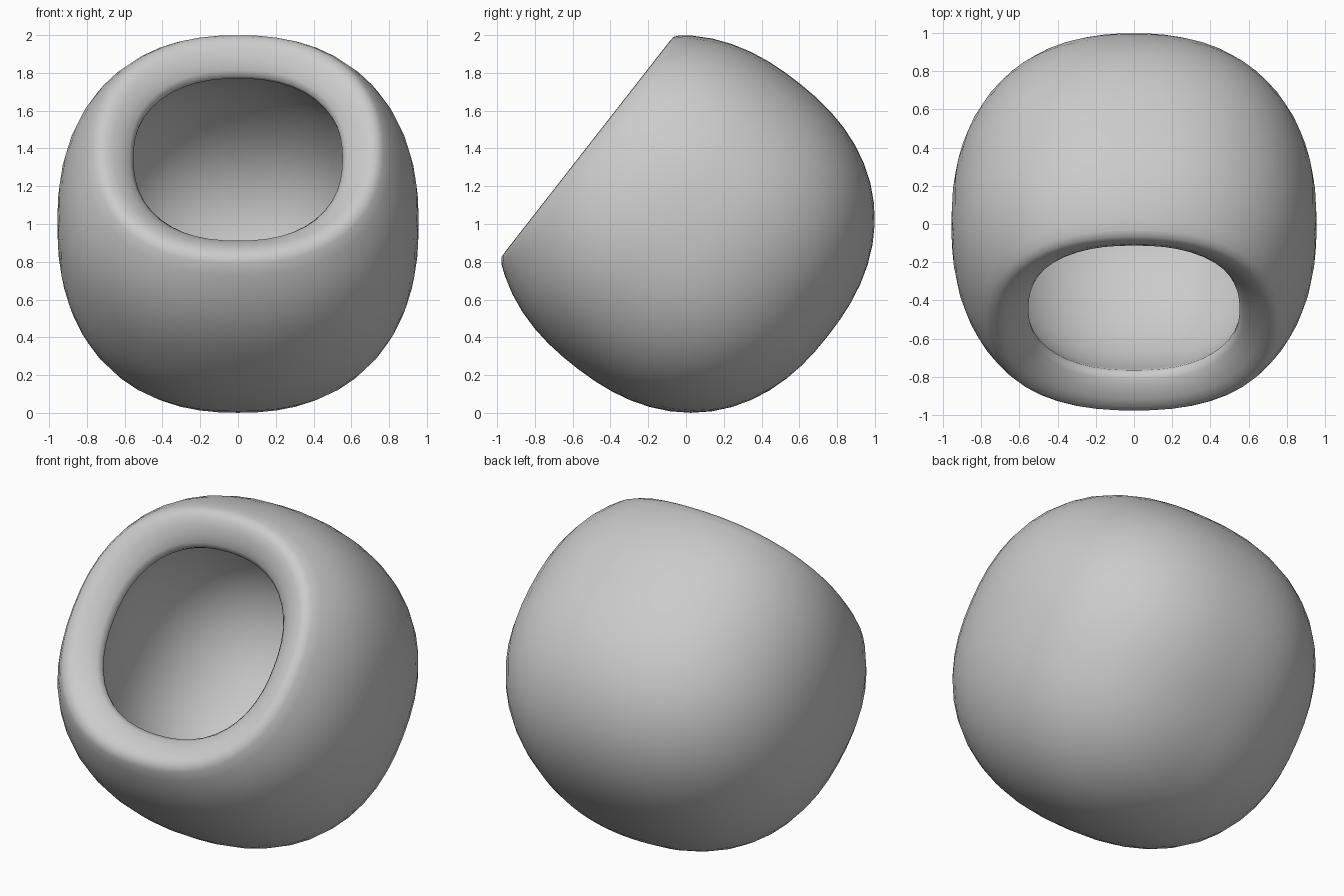
import bpy, bmesh, math

if "Cube" in bpy.data.objects:
    bpy.data.objects.remove(bpy.data.objects["Cube"])

P = 2.3            # roundness of the soft-cube body
R_OUT, R_IN = 0.957, 0.74
SEG = 48


def ring_radius(big_r, u):
    return max(big_r ** P - abs(u) ** P, 0) ** (1 / P)


def arc(big_r, u_end, n):
    """Profile (radius, height) from the closed pole up to height u_end."""
    end = math.acos(u_end / math.hypot(u_end, ring_radius(big_r, u_end)))
    pts = []
    for i in range(1, n + 1):
        a = math.pi + (end - math.pi) * i / n
        s, c = math.sin(a), math.cos(a)
        k = big_r / (abs(s) ** P + abs(c) ** P) ** (1 / P)
        pts.append((k * s, k * c))
    return pts


# outer shell, rounded lip, then the hollow inside
lip = [(0.768, 0.64), (0.74, 0.662), (0.705, 0.664), (0.66, 0.65),
       (0.61, 0.62), (0.573, 0.59), (0.553, 0.562), (0.557, 0.537)]
profile = arc(R_OUT, 0.59, 20) + lip + arc(R_IN, 0.50, 18)[::-1]

bm = bmesh.new()
rings = []
for r, u in profile:
    ring = []
    for i in range(SEG):
        a = 2 * math.pi * i / SEG
        c, s = math.cos(a), math.sin(a)
        k = r / (abs(c) ** P + abs(s) ** P) ** (1 / P)
        ring.append(bm.verts.new((k * c, k * s, u)))
    rings.append(ring)
for a, b in zip(rings, rings[1:]):
    for i in range(SEG):
        j = (i + 1) % SEG
        bm.faces.new((a[i], a[j], b[j], b[i]))

# close both poles
for ring, u in ((rings[0], -R_OUT), (rings[-1], -R_IN)):
    pole = bm.verts.new((0, 0, u))
    for i in range(SEG):
        bm.faces.new((ring[i], pole, ring[(i + 1) % SEG]))
bmesh.ops.recalc_face_normals(bm, faces=bm.faces)
for f in bm.faces:
    f.smooth = True

mesh = bpy.data.meshes.new("tilted_pod")
bm.to_mesh(mesh)
bm.free()
pod = bpy.data.objects.new("tilted_pod", mesh)
bpy.context.collection.objects.link(pod)

# lean the opening forward and rest it on the floor
pod.rotation_euler.x = math.radians(52)
pod.location.z = 1.0
